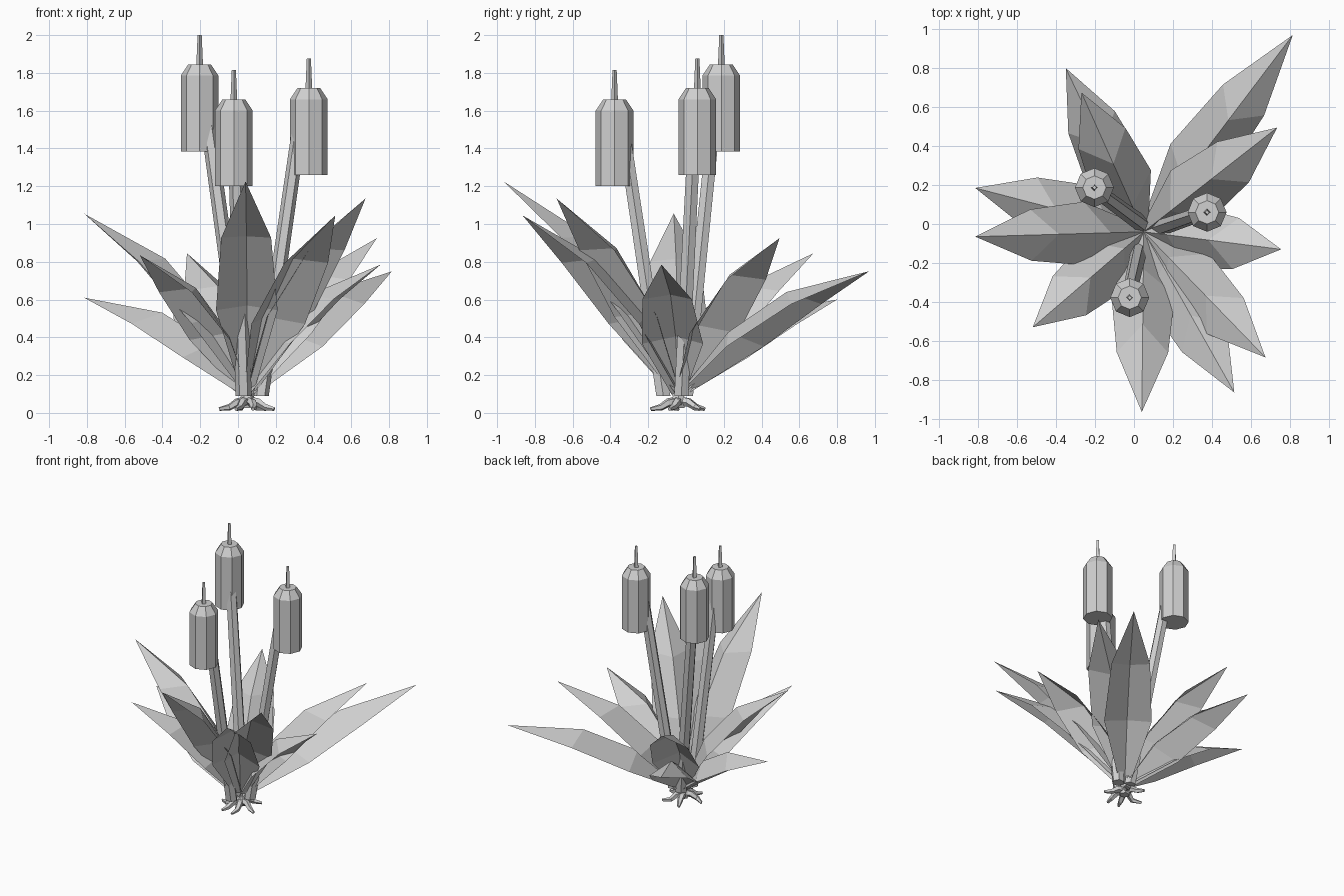
import bpy, bmesh, math, random
from mathutils import Vector

cube = bpy.data.objects.get("Cube")
if cube:
    bpy.data.objects.remove(cube)
random.seed(4)

grey = bpy.data.materials.new("plain grey")
grey.use_nodes = True
grey.diffuse_color = (0.63, 0.63, 0.63, 1)
grey.node_tree.nodes["Principled BSDF"].inputs["Base Color"].default_value = (0.63, 0.63, 0.63, 1)

UP = Vector((0, 0, 1))
CENTRE = Vector((0.05, -0.04, 0))


def finish(bm, name):
    bmesh.ops.recalc_face_normals(bm, faces=bm.faces)
    mesh = bpy.data.meshes.new(name)
    bm.to_mesh(mesh)
    bm.free()
    mesh.materials.append(grey)
    obj = bpy.data.objects.new(name, mesh)
    bpy.context.collection.objects.link(obj)
    return obj


def tube(name, points, radii, sides, axis=UP):
    """Skin rings, all square to the axis, along a path."""
    u = axis.cross(Vector((0, 1, 0)) if axis == UP else UP).normalized()
    v = axis.cross(u)
    bm = bmesh.new()
    rings = []
    for p, r in zip(points, radii):
        angles = [2 * math.pi * i / sides for i in range(sides)]
        rings.append([bm.verts.new(p + r * (u * math.cos(a) + v * math.sin(a))) for a in angles])
    for lo, hi in zip(rings, rings[1:]):
        for i in range(sides):
            j = (i + 1) % sides
            bm.faces.new((lo[i], lo[j], hi[j], hi[i]))
    bm.faces.new(rings[0][::-1])
    bm.faces.new(rings[-1])
    finish(bm, name)


def leaf(number, tip):
    """Pointed, ridged blade with two cross folds."""
    tip = Vector(tip)
    start = CENTRE + UP * 0.08
    span = tip - start
    rise = span.z
    run = Vector((span.x, span.y, 0))
    side = run.cross(UP).normalized()
    along = span.normalized()
    normal = side.cross(along)
    bm = bmesh.new()
    rows = []
    # run fraction, rise fraction, half width, ridge height, ridge setback
    for f, lift, width, ridge, back in ((0, 0, 0.025, 0.015, 0),
                                        (0.35, 0.405, 0.163, 0.12, 0.065),
                                        (0.67, 0.74, 0.132, 0.118, 0.085)):
        p = start + run * f + UP * rise * lift
        crest = p + normal * ridge - along * back
        rows.append([bm.verts.new(q) for q in (p - side * width, crest, p + side * width)])
    for a, b in zip(rows, rows[1:]):
        for i in range(2):
            bm.faces.new((a[i], a[i + 1], b[i + 1], b[i]))
    end = bm.verts.new(tip)
    for i in range(2):
        bm.faces.new((rows[-1][i], rows[-1][i + 1], end))
    finish(bm, f"leaf_{number}")


tips = [(0.815, 0.97, 0.75), (0.735, 0.495, 0.925), (0.755, -0.13, 0.785), (0.675, -0.685, 1.135),
        (0.515, -0.865, 1.045), (0.04, -0.965, 1.225), (-0.52, -0.53, 0.835), (-0.815, -0.065, 1.055),
        (-0.815, 0.185, 0.61), (-0.35, 0.80, 0.60), (-0.27, 0.675, 0.845)]
for n, t in enumerate(tips, 1):
    leaf(n, t)

# Flower stalks: bottom of the seed head, stalk foot, stalk top inside the head
stalks = [((-0.203, 0.187, 1.385), (0.04, 0.0, 0.09), (-0.178, 0.16, 1.66)),
          ((0.375, 0.06, 1.26), (0.12, -0.025, 0.09), (0.338, 0.05, 1.6)),
          ((-0.022, -0.378, 1.2), (0.03, -0.12, 0.09), (-0.018, -0.332, 1.5))]
for n, (head, foot, top) in enumerate(stalks, 1):
    base = Vector(head)
    tube(f"stalk_{n}", [Vector(foot), Vector(top)], [0.043, 0.038], 6)
    tube(f"seed_head_{n}", [base + UP * h for h in (0, 0.4, 0.46)], [0.1, 0.1, 0.06], 8)
    tube(f"spike_{n}", [base + UP * h for h in (0.45, 0.615)], [0.018, 0.011], 4)

# Crooked roots spreading from a small crown
tube("root_crown", [CENTRE + UP * h for h in (0.025, 0.06, 0.1)], [0.035, 0.045, 0.03], 6)
for n in range(6):
    a = 2 * math.pi * n / 6 + random.uniform(-0.2, 0.2)
    path = []
    for dist, z in ((0.01, 0.06), (0.06, 0.055), (0.1, 0.03), (0.15, 0.02)):
        bend = a + random.uniform(-0.25, 0.25)
        path.append(CENTRE + Vector((math.cos(bend) * dist, math.sin(bend) * dist, z)))
    tube(f"root_{n + 1}", path, [0.028, 0.023, 0.018, 0.01], 5, (path[-1] - path[0]).normalized())
